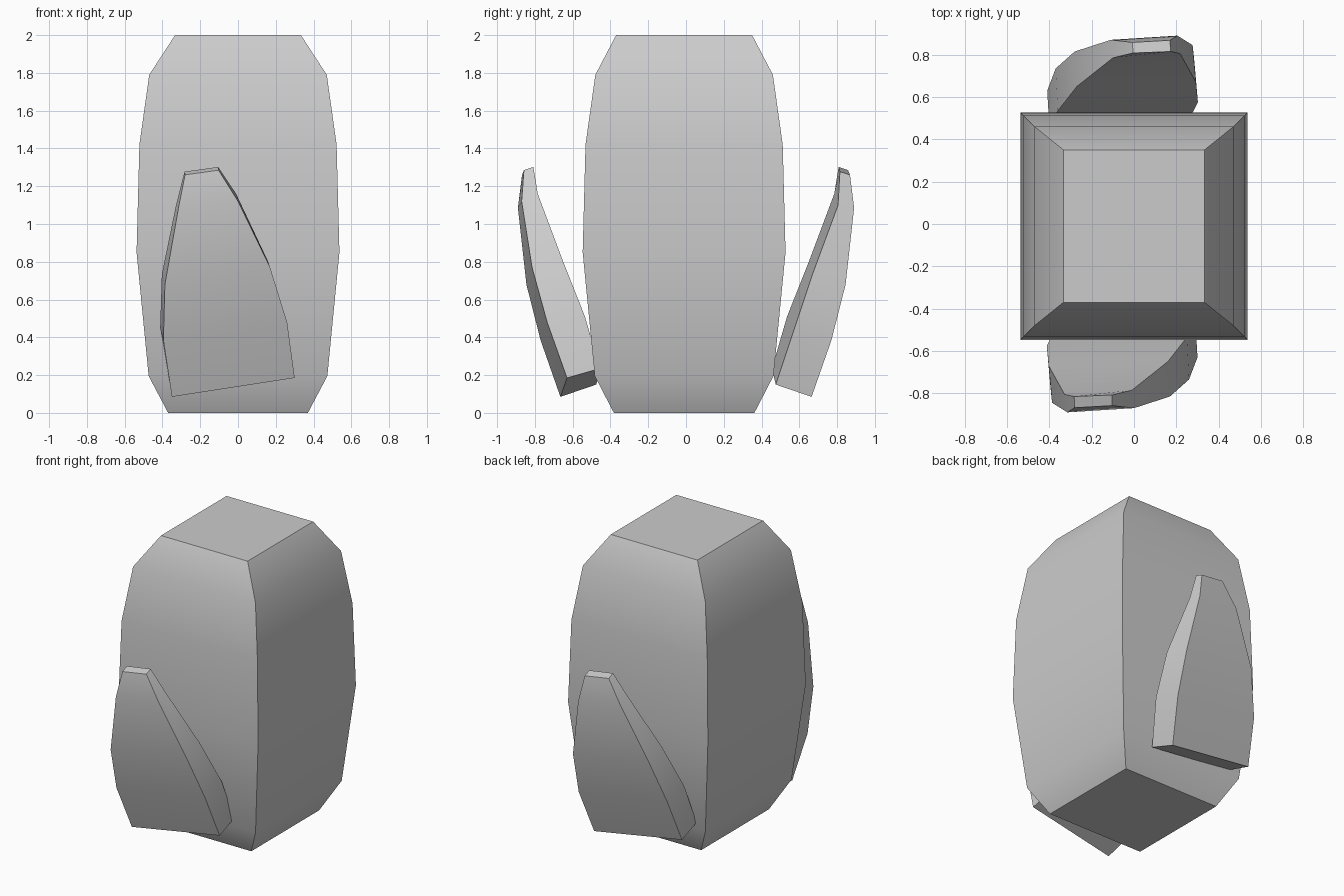
import bpy, bmesh, math

if "Cube" in bpy.data.objects:
    bpy.data.objects.remove(bpy.data.objects["Cube"])


def loft(name, rings, angle=30):
    """Skin a stack of four-cornered rings and cap both ends."""
    bm = bmesh.new()
    vs = [[bm.verts.new(p) for p in ring] for ring in rings]
    for a, b in zip(vs, vs[1:]):
        for i in range(4):
            j = (i + 1) % 4
            bm.faces.new((a[i], a[j], b[j], b[i]))
    bm.faces.new(vs[0][::-1])
    bm.faces.new(vs[-1])
    bmesh.ops.recalc_face_normals(bm, faces=bm.faces[:])
    mesh = bpy.data.meshes.new(name)
    bm.to_mesh(mesh)
    bm.free()
    ob = bpy.data.objects.new(name, mesh)
    bpy.context.collection.objects.link(ob)
    bpy.ops.object.select_all(action='DESELECT')
    ob.select_set(True)
    bpy.context.view_layer.objects.active = ob
    bpy.ops.object.shade_smooth_by_angle(angle=math.radians(angle))
    return ob


# Body: bulging square column, (z, half width, half depth)
profile = [(0, 0.37, 0.372), (0.195, 0.473, 0.473), (0.85, 0.537, 0.537),
           (1.42, 0.522, 0.522), (1.79, 0.47, 0.47), (2.0, 0.333, 0.36)]
cy = -0.01
loft("body", [[(-w, cy - d, z), (w, cy - d, z), (w, cy + d, z), (-w, cy + d, z)]
              for z, w, d in profile])

# Fin: rings of outer left, outer right, inner right, inner left
fin_rings = [
    [(-0.35, -0.665, 0.085), (0.30, -0.63, 0.185), (0.29, -0.455, 0.235), (-0.36, -0.475, 0.15)],
    [(-0.395, -0.77, 0.385), (0.26, -0.735, 0.48), (0.25, -0.535, 0.51), (-0.412, -0.575, 0.45)],
    [(-0.387, -0.845, 0.68), (0.17, -0.815, 0.77), (0.16, -0.65, 0.80), (-0.403, -0.67, 0.735)],
    [(-0.315, -0.89, 1.085), (0.0, -0.87, 1.12), (-0.01, -0.785, 1.16), (-0.328, -0.805, 1.10)],
    [(-0.28, -0.868, 1.26), (-0.103, -0.858, 1.285), (-0.105, -0.808, 1.302), (-0.283, -0.815, 1.277)],
]
front_fin = loft("front_fin", fin_rings)

# Back fin: half-turn copy, slightly offset sideways
back_fin = front_fin.copy()
back_fin.data = front_fin.data.copy()
back_fin.name = "back_fin"
back_fin.rotation_euler.z = math.pi
back_fin.location.x = -0.11
bpy.context.collection.objects.link(back_fin)
